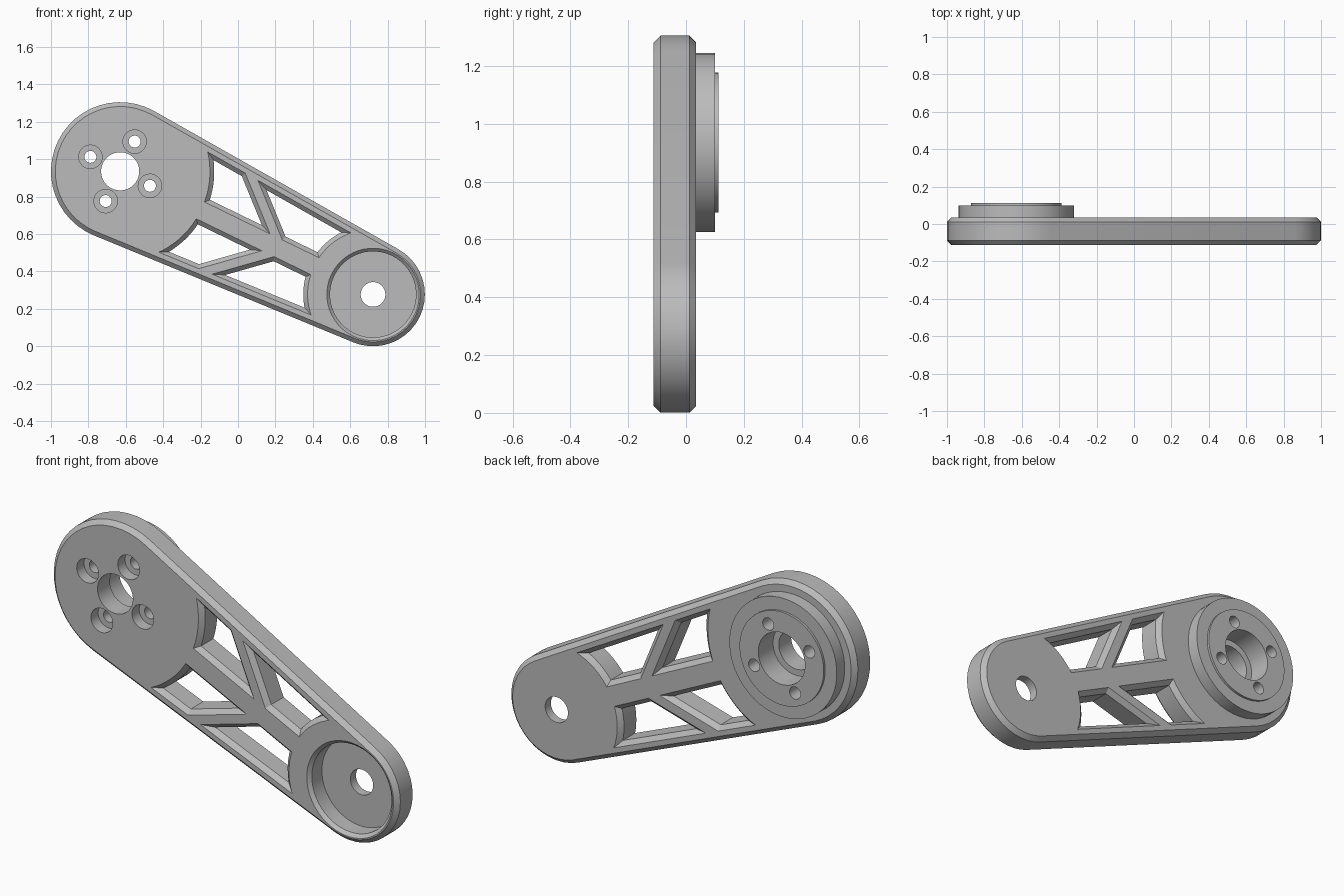
import bpy, bmesh, math
from mathutils import Vector

cube = bpy.data.objects.get("Cube")
if cube:
    bpy.data.objects.remove(cube)

# Main dimensions: the arm runs from the hub to the pivot end
HUB, PIVOT = Vector((-0.63, 0.935)), Vector((0.722, 0.277))
R_HUB, R_PIVOT = 0.37, 0.277
FRONT, BACK, CH = -0.112, 0.035, 0.023
AXIS = (PIVOT - HUB).normalized()
SIDE = Vector((-AXIS.y, AXIS.x))
LENGTH = (PIVOT - HUB).length
TAPER = math.asin((R_HUB - R_PIVOT) / LENGTH)
END = Vector((LENGTH, 0))
ORIGIN = Vector((0, 0))

grey = bpy.data.materials.new("grey_metal")
grey.use_nodes = True
grey.diffuse_color = (0.5, 0.5, 0.5, 1)
grey.node_tree.nodes["Principled BSDF"].inputs["Base Color"].default_value = (0.5, 0.5, 0.5, 1)


def arc(centre, r, a0, a1, n):
    return [centre + r * Vector((math.cos(a0 + (a1 - a0) * i / n),
                                 math.sin(a0 + (a1 - a0) * i / n))) for i in range(n + 1)]


def circle(centre, r, n=48):
    return arc(centre, r, 0, math.tau, n)[:-1]


def loft(bm, sections):
    """Closed solid through (outline, y) sections given in arm coordinates."""
    loops = []
    for outline, y in sections:
        pts = [HUB + AXIS * p.x + SIDE * p.y for p in outline]
        loops.append([bm.verts.new((p.x, y, p.y)) for p in pts])
    faces = [bm.faces.new(loops[0]), bm.faces.new(loops[-1])]
    for a, b in zip(loops, loops[1:]):
        for i in range(len(a)):
            j = (i + 1) % len(a)
            faces.append(bm.faces.new((a[i], a[j], b[j], b[i])))
    bmesh.ops.recalc_face_normals(bm, faces=faces)


def turned(bm, centre, steps, n=48):
    loft(bm, [(circle(centre, r, n), y) for r, y in steps])


def make_object(name, bm):
    mesh = bpy.data.meshes.new(name)
    bm.to_mesh(mesh)
    bm.free()
    mesh.materials.append(grey)
    obj = bpy.data.objects.new(name, mesh)
    bpy.context.collection.objects.link(obj)
    return obj


def arm_outline(inset):
    a = math.pi / 2 - TAPER
    return (arc(ORIGIN, R_HUB - inset, a, math.tau - a, 24)
            + arc(END, R_PIVOT - inset, -a, a, 20))


def cross(l1, l2):
    (n, k), (m, q) = l1, l2
    d = n.x * m.y - n.y * m.x
    return Vector(((k * m.y - q * n.y) / d, (n.x * q - m.x * k) / d))


def line_angle(line, centre, r, sign):
    """Angle on a circle where the line meets it, on the far or near side."""
    n, k = line
    h = k - n.dot(centre)
    t = Vector((n.y, -n.x)) * sign * math.sqrt(r * r - h * h)
    p = n * h + t
    return math.atan2(p.y, p.x) % math.tau


def window(kind, c, mirror):
    """Truss window outline, shrunk by c."""
    spine = (Vector((0, 1)), 0.05 + c)
    rail = (Vector((math.sin(TAPER), math.cos(TAPER))), R_HUB - 0.049 - c)
    strut_n = Vector((0.666, 0.746))
    if kind == "hub":
        strut, centre, r, sign = (strut_n, 0.615 - c), ORIGIN, 0.48 + c, 1
    else:
        strut, centre, r, sign = (strut_n, 0.663 + c), END, 0.35 + c, -1
    a0 = line_angle(spine, centre, r, sign)
    a1 = line_angle(rail, centre, r, sign)
    pts = arc(centre, r, a0, a1, 8) + [cross(rail, strut), cross(spine, strut)]
    return [Vector((p.x, p.y * mirror)) for p in pts]


# Chamfered arm plate
bm = bmesh.new()
loft(bm, [(arm_outline(CH), FRONT), (arm_outline(0), FRONT + CH),
          (arm_outline(0), BACK - CH), (arm_outline(CH), BACK)])
arm = make_object("lever_arm", bm)

# Stepped boss on the back of the hub
bm = bmesh.new()
turned(bm, ORIGIN, [(0.31, 0), (0.31, 0.1), (0.243, 0.1), (0.243, 0.112)])
boss = make_object("hub_boss", bm)

# Cutters: windows, hub bore, bolt holes, pivot pocket
bm = bmesh.new()
e = 0.01
for kind in ("hub", "pivot"):
    for mirror in (1, -1):
        loft(bm, [(window(kind, c, mirror), y) for c, y in (
            (-e, FRONT - e), (CH, FRONT + CH), (CH, BACK - CH), (-e, BACK + e))])
turned(bm, ORIGIN, [(0.102, -0.2), (0.102, -0.01), (0.135, -0.01), (0.135, 0.2)])
for i in range(4):
    a = i * math.pi / 2
    turned(bm, 0.177 * Vector((math.cos(a), math.sin(a))),
           [(0.063, -0.2), (0.063, FRONT + 0.06), (0.032, FRONT + 0.06), (0.032, 0.2)], 24)
turned(bm, END, [(0.257, FRONT - e), (0.23, FRONT + 0.017), (0.23, FRONT + 0.1),
                 (0.066, FRONT + 0.1), (0.066, 0.2)])
holes = make_object("hole_cutter", bm)

# Join and cut, then keep only the finished part
for tool, op in ((boss, "UNION"), (holes, "DIFFERENCE")):
    mod = arm.modifiers.new(op.lower(), "BOOLEAN")
    mod.operation, mod.object, mod.solver = op, tool, "EXACT"
    tool.hide_render = True
graph = bpy.context.evaluated_depsgraph_get()
result = bpy.data.meshes.new_from_object(arm.evaluated_get(graph))
arm.modifiers.clear()
arm.data = result
for tool in (boss, holes):
    bpy.data.objects.remove(tool)

bpy.ops.object.select_all(action="DESELECT")
arm.select_set(True)
bpy.context.view_layer.objects.active = arm
bpy.ops.object.shade_smooth_by_angle(angle=math.radians(25))
